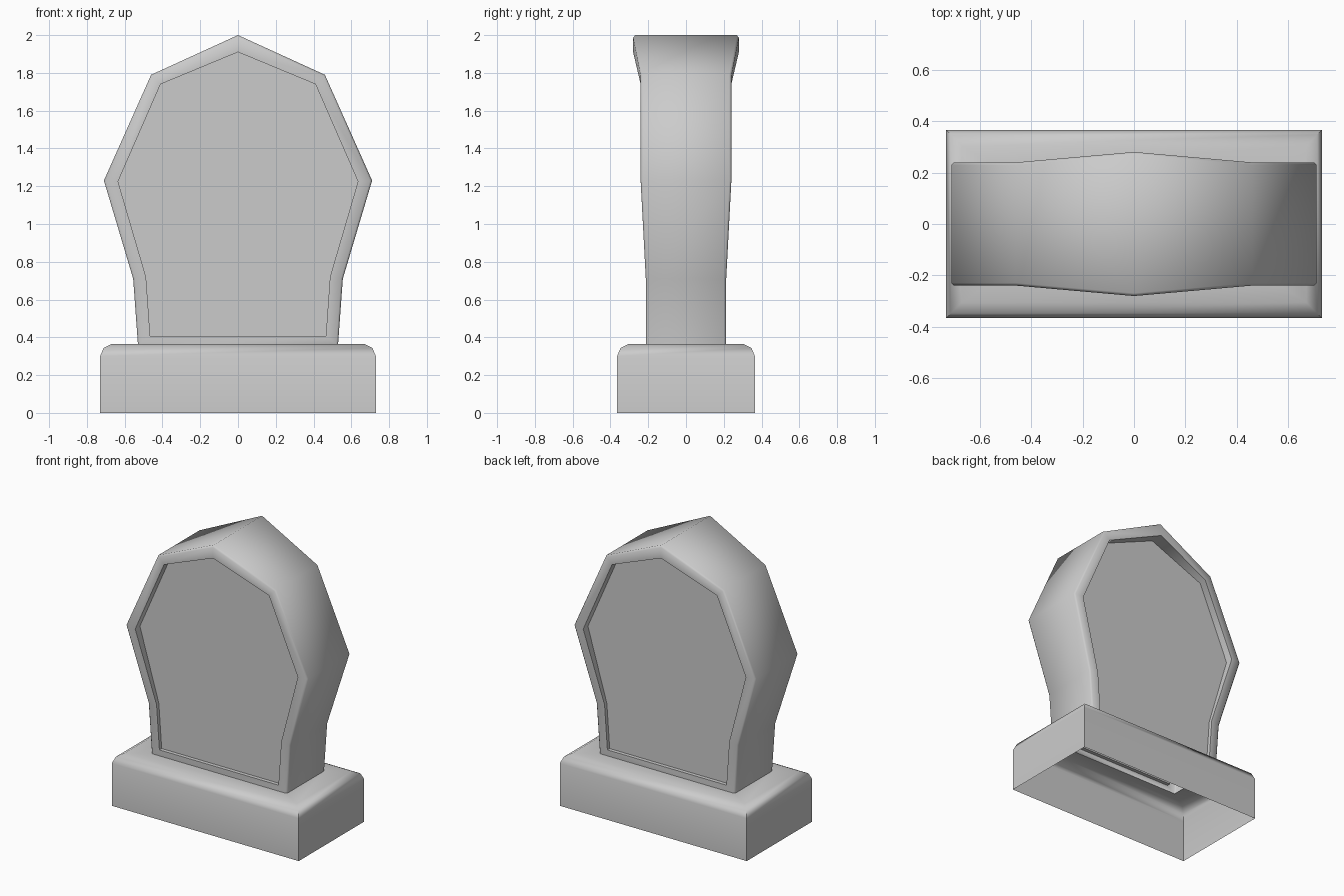
import bpy, bmesh

if "Cube" in bpy.data.objects:
    bpy.data.objects.remove(bpy.data.objects["Cube"])


def bridge(bm, a, b, skip_last=False):
    n = len(a)
    for i in range(n - 1 if skip_last else n):
        j = (i + 1) % n
        bm.faces.new((a[i], a[j], b[j], b[i]))


def finish(bm, name, angle):
    bmesh.ops.recalc_face_normals(bm, faces=bm.faces)
    mesh = bpy.data.meshes.new(name)
    bm.to_mesh(mesh)
    bm.free()
    obj = bpy.data.objects.new(name, mesh)
    bpy.context.collection.objects.link(obj)
    bpy.ops.object.select_all(action='DESELECT')
    obj.select_set(True)
    bpy.context.view_layer.objects.active = obj
    bpy.ops.object.shade_smooth_by_angle(angle=angle)
    return obj


# Plinth: stacked rectangles, open underneath, with a hole below the stone
bm = bmesh.new()
rings = [(0.73, 0.365, 0), (0.73, 0.365, 0.30), (0.712, 0.347, 0.343),
         (0.67, 0.305, 0.365), (0.525, 0.21, 0.365)]
loops = [[bm.verts.new((sx * x, sy * y, z))
          for sx, sy in ((1, -1), (1, 1), (-1, 1), (-1, -1))]
         for x, y, z in rings]
for a, b in zip(loops, loops[1:]):
    bridge(bm, a, b)
finish(bm, "plinth", 1.05)

# Headstone half outlines, bottom to apex: outer (x, z), inner (x, z), half depth
HALF = [((0.53, 0.365), (0.465, 0.407), 0.213),
        ((0.555, 0.71), (0.487, 0.72), 0.213),
        ((0.71, 1.23), (0.635, 1.225), 0.24),
        ((0.46, 1.79), (0.41, 1.74), 0.24),
        ((0.0, 2.0), (0.0, 1.91), 0.28)]
PANEL_Y = 0.187
BEVEL = 0.15
outline = [(1, p) for p in HALF] + [(-1, p) for p in HALF[-2::-1]]

bm = bmesh.new()
edges = []
for side in (-1, 1):
    edge, rim, lip, panel = [], [], [], []
    for s, ((xo, zo), (xi, zi), d) in outline:
        xb = xo + (xi - xo) * BEVEL
        zb = zo if zo < 0.4 else zo + (zi - zo) * BEVEL
        edge.append(bm.verts.new((s * xo, side * (d - 0.011), zo)))
        rim.append(bm.verts.new((s * xb, side * d, zb)))
        lip.append(bm.verts.new((s * xi, side * d, zi)))
        panel.append(bm.verts.new((s * xi, side * PANEL_Y, zi)))
    # Bevelled rim, recess wall and flat panel
    bridge(bm, edge, rim, skip_last=True)
    bridge(bm, rim, lip)
    bridge(bm, lip, panel)
    bm.faces.new(panel)
    edges.append(edge)
# Side wall wrapping over the top, open at the bottom
bridge(bm, edges[0], edges[1], skip_last=True)
finish(bm, "headstone", 1.05)
